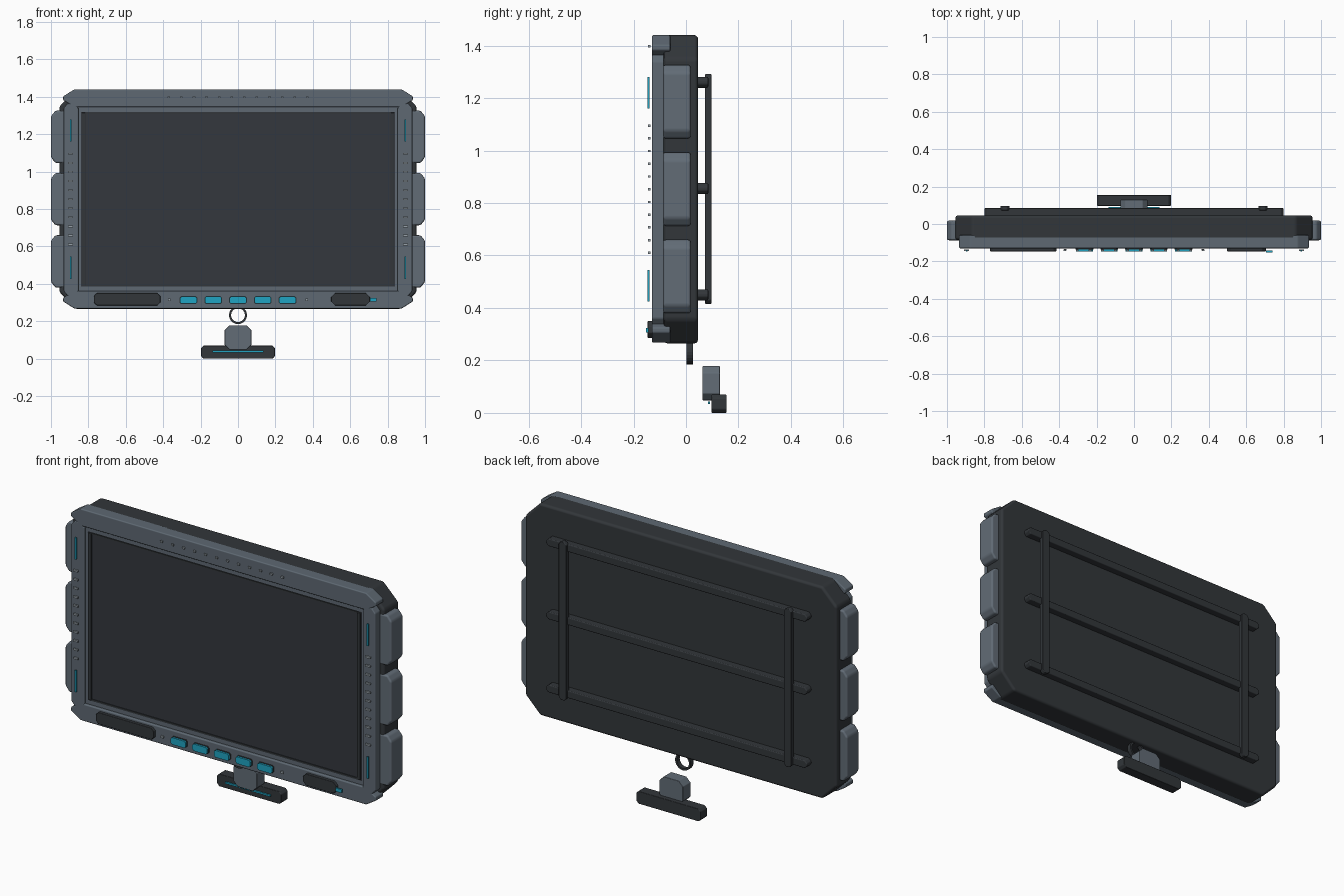
import bpy, bmesh, math

cube = bpy.data.objects.get("Cube")
if cube:
    bpy.data.objects.remove(cube, do_unlink=True)


def material(name, rgb):
    m = bpy.data.materials.new(name)
    m.use_nodes = True
    m.diffuse_color = (*rgb, 1)
    bsdf = next(n for n in m.node_tree.nodes if n.type == 'BSDF_PRINCIPLED')
    bsdf.inputs["Base Color"].default_value = (*rgb, 1)
    return m


DARK = material("charcoal", (0.032, 0.037, 0.042))
SCREEN = material("screen_grey", (0.034, 0.039, 0.048))
FRAME = material("slate", (0.112, 0.140, 0.170))
PAD = material("light_slate", (0.122, 0.150, 0.182))
TICK = material("pale_grey", (0.32, 0.37, 0.41))
TEAL = material("teal", (0.014, 0.37, 0.54))


def finish(name, bm, mat, bevel=0):
    bmesh.ops.recalc_face_normals(bm, faces=bm.faces)
    for f in bm.faces:
        f.smooth = bevel > 0
    mesh = bpy.data.meshes.new(name)
    bm.to_mesh(mesh)
    bm.free()
    mesh.materials.append(mat)
    ob = bpy.data.objects.new(name, mesh)
    bpy.context.collection.objects.link(ob)
    if bevel:
        mod = ob.modifiers.new("Bevel", 'BEVEL')
        mod.width = bevel
        mod.segments = 3
        mod.limit_method = 'ANGLE'
        mod.angle_limit = math.radians(30)
        mod.harden_normals = True
    return ob


def plate(name, x, z, y, mat, cut=(0, 0), bevel=0):
    """Extruded rectangle facing the front, with its four corners cut off."""
    (x0, x1), (z0, z1), (y0, y1) = x, z, y
    cx, cz = cut
    if cx:
        pts = [(x0 + cx, z0), (x1 - cx, z0), (x1, z0 + cz), (x1, z1 - cz),
               (x1 - cx, z1), (x0 + cx, z1), (x0, z1 - cz), (x0, z0 + cz)]
    else:
        pts = [(x0, z0), (x1, z0), (x1, z1), (x0, z1)]
    bm = bmesh.new()
    face = bm.faces.new([bm.verts.new((px, y0, pz)) for px, pz in pts])
    ext = bmesh.ops.extrude_face_region(bm, geom=[face])
    for v in ext["geom"]:
        if isinstance(v, bmesh.types.BMVert):
            v.co.y = y1
    return finish(name, bm, mat, bevel)


def band(name, z, y, outer, inner, sides=24):
    """Flat hoop around the y axis."""
    bm = bmesh.new()
    rows = []
    for i in range(sides):
        a = math.tau * i / sides
        rows.append([bm.verts.new((r * math.cos(a), yy, z + r * math.sin(a)))
                     for r, yy in ((outer, y[0]), (outer, y[1]), (inner, y[1]), (inner, y[0]))])
    for i, row in enumerate(rows):
        for k in range(4):
            n = (k + 1) % 4
            bm.faces.new((rows[i - 1][k], rows[i - 1][n], row[n], row[k]))
    return finish(name, bm, DARK)


def span(centre, size):
    return (centre - size / 2, centre + size / 2)


def sided(s, a, b):
    return tuple(sorted((s * a, s * b)))


SIDES = ((1, "left"), (-1, "right"))

# Housing and screen
plate("housing", (-0.955, 0.955), (0.265, 1.44), (-0.085, 0.046), DARK, (0.09, 0.09), 0.014)
plate("screen", (-0.84, 0.84), (0.385, 1.32), (-0.115, -0.08), SCREEN)
for s, side in SIDES:
    plate(side + "_screen_rim", sided(s, 0.815, 0.835), (0.39, 1.315), (-0.123, -0.11),
          DARK, bevel=0.003)
for label, z in (("upper", 1.313), ("lower", 0.393)):
    plate(label + "_screen_rim", (-0.815, 0.815), span(z, 0.008), (-0.119, -0.11), DARK)

# Bezel behind the front bars
for s, side in SIDES:
    plate(side + "_bezel", sided(s, 0.84, 0.90), (0.30, 1.40), (-0.115, -0.08), FRAME)
for label, z in (("upper", (1.32, 1.40)), ("lower", (0.30, 0.385))):
    plate(label + "_bezel", (-0.84, 0.84), z, (-0.115, -0.08), FRAME)

# Front bars
for label, z in (("top", (1.345, 1.44)), ("bottom", (0.268, 0.363))):
    plate(label + "_bar", (-0.935, 0.935), z, (-0.13, -0.06), FRAME, (0.06, 0.038), 0.006)
for s, side in SIDES:
    plate(side + "_bar", sided(s, 0.853, 0.932), (0.335, 1.365), (-0.13, -0.082),
          FRAME, (0.022, 0.025), 0.006)

# Grip pads, light strips and tick marks on each side
for s, side in SIDES:
    for i in range(3):
        plate(f"{side}_grip_pad_{i + 1}", sided(s, 0.90, 1.0), span(0.52 + 0.333 * i, 0.28),
              (-0.087, 0.018), PAD, (0.024, 0.03), 0.01)
    for z in (0.485, 1.22):
        plate(side + "_light_strip", span(s * 0.895, 0.009), span(z, 0.12),
              (-0.147, -0.139), TEAL)
    for i in range(11):
        plate(side + "_tick", span(s * 0.895, 0.028), span(0.61 + 0.0485 * i, 0.009),
              (-0.145, -0.136), TICK)
    plate(side + "_button_dot", span(s * 0.367, 0.014), span(0.315, 0.012),
          (-0.142, -0.134), TICK)
for i in range(12):
    plate("top_tick", span(-0.37 + 0.0673 * i, 0.014), span(1.397, 0.009),
          (-0.145, -0.136), TICK)

# Buttons, dark panels and indicator on the bottom bar
for i in range(-2, 3):
    plate("button_base", span(0.1325 * i, 0.095), span(0.313, 0.042), (-0.136, -0.125),
          DARK, (0.008, 0.008))
    plate("button", span(0.1325 * i, 0.09), span(0.313, 0.038), (-0.147, -0.13),
          TEAL, (0.008, 0.008))
plate("long_panel", (-0.77, -0.415), (0.285, 0.35), (-0.146, -0.125), DARK, (0.015, 0.015), 0.003)
plate("short_panel", (0.498, 0.705), (0.285, 0.35), (-0.146, -0.125), DARK, (0.02, 0.02), 0.003)
plate("indicator", (0.705, 0.74), span(0.315, 0.018), (-0.153, -0.143), TEAL)

# Back rails
for i in range(3):
    plate("cross_rail", (-0.80, 0.80), span(0.45 + 0.405 * i, 0.042), (0.04, 0.085),
          DARK, (0.014, 0.014), 0.005)
for s, side in SIDES:
    plate(side + "_upright_rail", span(s * 0.69, 0.048), (0.415, 1.292), (0.072, 0.097),
          DARK, (0.014, 0.014), 0.004)

# Hanging ring
band("hanging_ring", 0.233, (0.002, 0.027), 0.048, 0.037)

# Foot below the screen
plate("foot_neck", (-0.072, 0.072), (0.048, 0.178), (0.062, 0.13), PAD, (0.026, 0.026), 0.003)
plate("foot_base", (-0.198, 0.198), (0, 0.07), (0.097, 0.155), DARK, (0.014, 0.014), 0.004)
plate("foot_light", (-0.137, 0.137), span(0.038, 0.009), (0.083, 0.091), TEAL)
